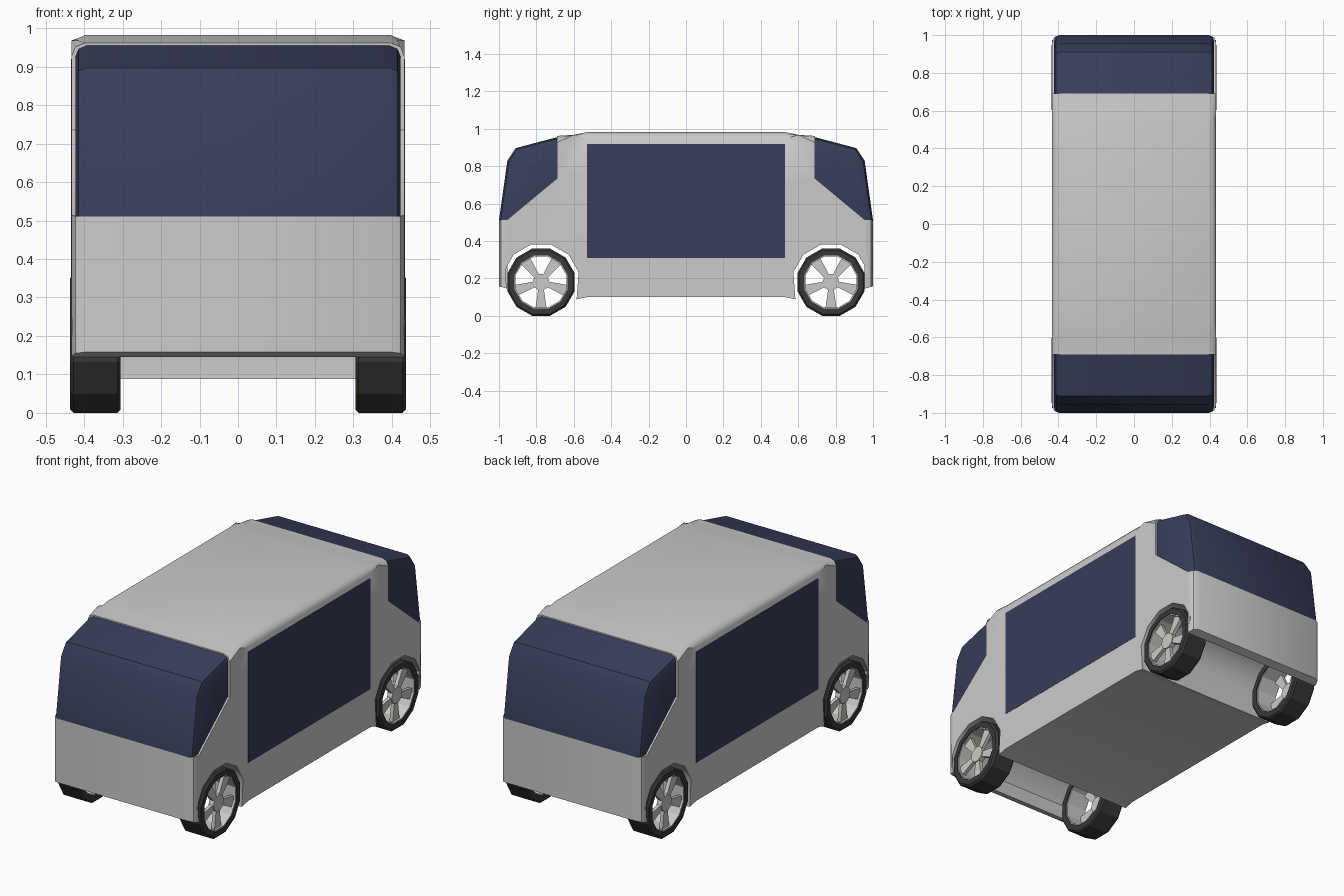
import bpy, bmesh
from math import sin, cos, pi, radians

if "Cube" in bpy.data.objects:
    bpy.data.objects.remove(bpy.data.objects["Cube"])


def material(name, rgb):
    m = bpy.data.materials.new(name)
    m.diffuse_color = (*rgb, 1)
    m.use_nodes = True
    m.node_tree.nodes["Principled BSDF"].inputs["Base Color"].default_value = m.diffuse_color
    return m


GLASS = material("dark_glass", (0.04, 0.047, 0.10))
RUBBER = material("rubber", (0.04, 0.04, 0.04))
METAL = material("rim_grey", (0.6, 0.59, 0.57))


def finish(bm, name, mat=None, smooth=None):
    bmesh.ops.recalc_face_normals(bm, faces=bm.faces)
    me = bpy.data.meshes.new(name)
    bm.to_mesh(me)
    bm.free()
    ob = bpy.data.objects.new(name, me)
    bpy.context.collection.objects.link(ob)
    if mat:
        me.materials.append(mat)
    if smooth:
        bpy.ops.object.select_all(action='DESELECT')
        ob.select_set(True)
        bpy.context.view_layer.objects.active = ob
        bpy.ops.object.shade_smooth_by_angle(angle=radians(smooth))
    return ob


def prism(bm, profile, x0, x1):
    """Extrude a (y, z) profile from x0 to x1."""
    a = [bm.verts.new((x0, y, z)) for y, z in profile]
    b = [bm.verts.new((x1, y, z)) for y, z in profile]
    bm.faces.new(a)
    bm.faces.new(b)
    n = len(a)
    for i in range(n):
        j = (i + 1) % n
        bm.faces.new((a[i], a[j], b[j], b[i]))


def bevel_sides(bm, outer, width):
    """Round the long side edges whose two ends pass the same outer test."""
    edges = [e for e in bm.edges
             if abs(e.verts[0].co.x - e.verts[1].co.x) < 1e-5
             and outer(e.verts[0].co, e.verts[1].co)]
    bmesh.ops.bevel(bm, geom=edges, offset=width, segments=2, profile=0.5,
                    affect='EDGES')


WY, WZ = 0.775, 0.18   # wheel axle

# Body shell: side profile with open wheel arches, pulled across the width
arch = [(WY + 0.208 * cos(radians(a)), WZ + 0.208 * sin(radians(a)))
        for a in range(165, 0, -30)]
half = ([(0.53, 0.10), (0.585, 0.088)] + arch +
        [(0.955, 0.145), (1.0, 0.158), (1.0, 0.51), (0.955, 0.515),
         (0.69, 0.735), (0.69, 0.962), (0.60, 0.968), (0.53, 0.982)])
half[-9] = (0.973, 0.235)
bm = bmesh.new()
prism(bm, half + [(-y, z) for y, z in reversed(half)], -0.433, 0.433)
bevel_sides(bm, lambda p, q: min(p.z, q.z) > 0.95 or
            (min(abs(p.y), abs(q.y)) > 0.99 and p.y * q.y > 0), 0.036)
finish(bm, "body", smooth=35)

# Wrap-around windscreens, front and rear
screen = [(0.955, 0.515), (1.0, 0.51), (0.955, 0.83), (0.91, 0.897),
          (0.69, 0.955), (0.69, 0.735)]
for s, name in ((-1, "front_windscreen"), (1, "rear_windscreen")):
    bm = bmesh.new()
    prism(bm, [(s * y, z) for y, z in screen], -0.423, 0.423)


    def front_edge(p, q):
        def on(v):
            return any(abs(abs(v.y) - y) + abs(v.z - z) < 1e-4
                       for y, z in screen[1:5])
        return on(p) and on(q)
    bevel_sides(bm, front_edge, 0.03)
    finish(bm, name, GLASS, 35)

# Large side windows
for s, name in ((-1, "left_window"), (1, "right_window")):
    bm = bmesh.new()
    prism(bm, [(-0.53, 0.31), (0.53, 0.31), (0.53, 0.92), (-0.53, 0.92)],
          s * 0.42, s * 0.4345)
    finish(bm, name, GLASS)


def ring(bm, section, sides=12):
    """Closed ring around the x axis from an (x, radius) section."""
    rows = []
    for i in range(sides):
        a = 2 * pi * (i + 0.5) / sides
        rows.append([bm.verts.new((x, r * cos(a), r * sin(a)))
                     for x, r in section])
    n = len(section)
    for i in range(sides):
        p, q = rows[i], rows[(i + 1) % sides]
        for k in range(n):
            m = (k + 1) % n
            bm.faces.new((p[k], p[m], q[m], q[k]))


def wheel(name, sx, y):
    # Tyre
    bm = bmesh.new()
    ring(bm, [(0.305, 0.147), (0.305, 0.178), (0.313, 0.186), (0.427, 0.186),
              (0.437, 0.176), (0.437, 0.147)])
    parts = [finish(bm, name + "_tyre", RUBBER)]
    # Rim lining, hub and five flared spokes
    bm = bmesh.new()
    ring(bm, [(0.31, 0.141), (0.31, 0.148), (0.432, 0.148), (0.432, 0.141)])
    prism(bm, [(0.045 * cos(2 * pi * i / 10), 0.045 * sin(2 * pi * i / 10))
               for i in range(10)], 0.395, 0.425)
    for k in range(5):
        a = radians(-90 + 72 * k)
        prism(bm, [(r * cos(a) - w * sin(a), r * sin(a) + w * cos(a))
                   for r, w in ((0.038, -0.015), (0.143, -0.030),
                                (0.143, 0.030), (0.038, 0.015))],
              0.40, 0.42)
    parts.append(finish(bm, name + "_rim", METAL))
    for ob in parts:
        for v in ob.data.vertices:
            v.co = (sx * v.co.x, v.co.y + y, v.co.z + WZ)
        if sx < 0:
            ob.data.flip_normals()


for sy, end in ((-1, "front"), (1, "rear")):
    for sx, side in ((-1, "left"), (1, "right")):
        wheel(f"{end}_{side}_wheel", sx, sy * WY)
